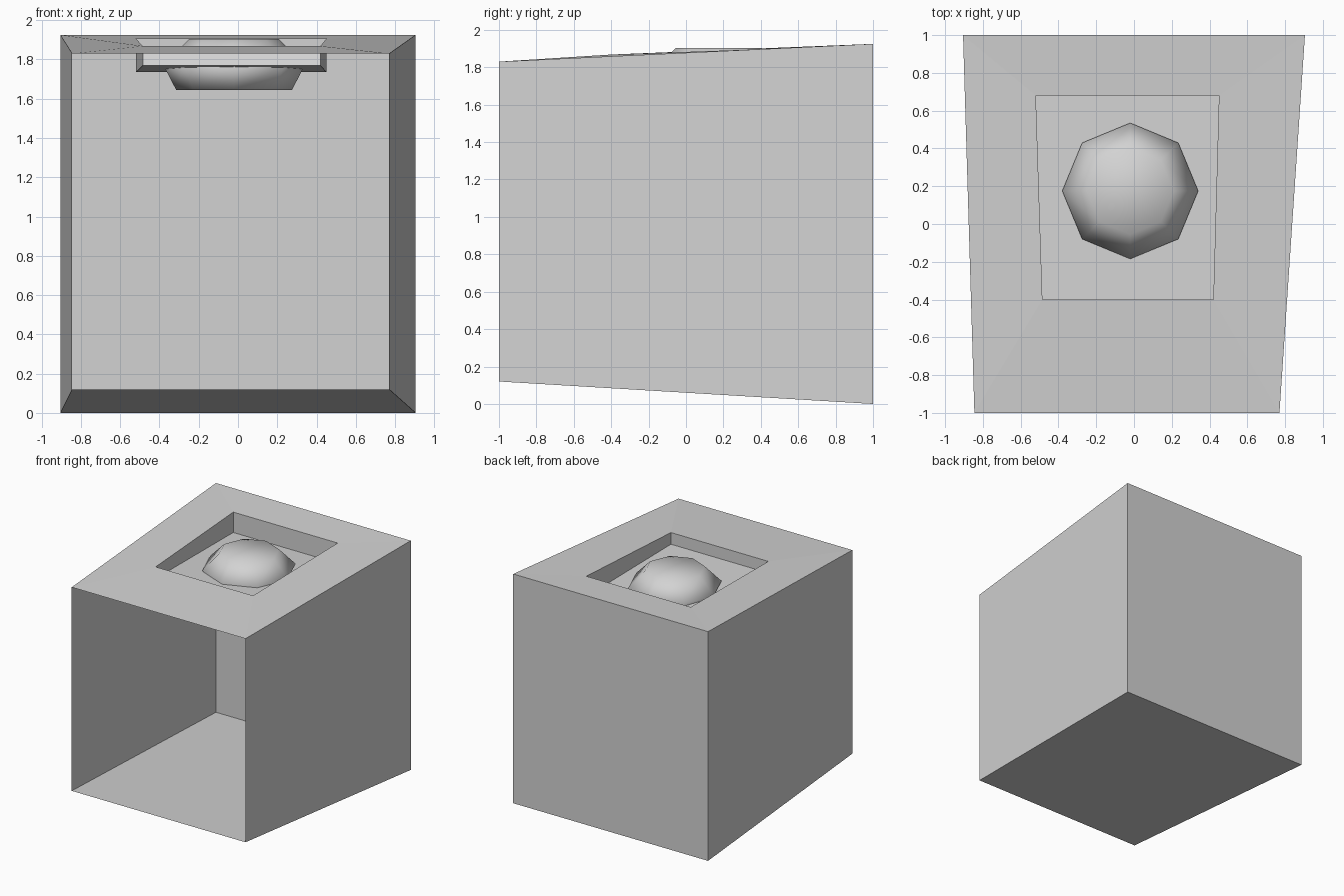
import bpy
import bmesh
from math import cos, sin, pi

old = bpy.data.objects.get("Cube")
if old:
    bpy.data.objects.remove(old)


def material(name, value):
    mat = bpy.data.materials.new(name)
    mat.use_nodes = True
    mat.diffuse_color = (value, value, value, 1)
    mat.node_tree.nodes["Principled BSDF"].inputs["Base Color"].default_value = (value, value, value, 1)
    return mat


grey = material("light_grey", 0.65)
white = material("white", 0.95)


def finish(name, bm, mat, smooth=False):
    bmesh.ops.recalc_face_normals(bm, faces=bm.faces)
    mesh = bpy.data.meshes.new(name)
    bm.to_mesh(mesh)
    bm.free()
    mesh.materials.append(mat)
    for face in mesh.polygons:
        face.use_smooth = smooth
    obj = bpy.data.objects.new(name, mesh)
    bpy.context.collection.objects.link(obj)
    return obj


def loop(bm, front, back):
    """Four corners from a front and a back edge, each (x0, x1, y, z)."""
    return [bm.verts.new((front[0], *front[2:])), bm.verts.new((front[1], *front[2:])),
            bm.verts.new((back[1], *back[2:])), bm.verts.new((back[0], *back[2:]))]


def bridge(bm, a, b, sides):
    n = len(a)
    for i in sides:
        j = (i + 1) % n
        bm.faces.new((a[i], a[j], b[j], b[i]))


# Tapered shell, open at the front, with a sunken well in the roof
front_x, back_x = (-0.845, 0.77), (-0.905, 0.905)
well_front, well_back = (-0.485, 0.42), (-0.52, 0.45)
bm = bmesh.new()
base = loop(bm, (*front_x, -1, 0.12), (*back_x, 1, 0))
roof = loop(bm, (*front_x, -1, 1.83), (*back_x, 1, 1.925))
rim = loop(bm, (*well_front, -0.4, 1.868), (*well_back, 0.68, 1.906))
well = loop(bm, (*well_front, -0.4, 1.77), (*well_back, 0.68, 1.735))
bm.faces.new(base[::-1])
bridge(bm, base, roof, (1, 2, 3))
bridge(bm, roof, rim, range(4))
bridge(bm, rim, well, range(4))
bm.faces.new(well)
finish("open_box_shell", bm, grey)

# Pale panel on the inner face of the well, seen through the open front
bm = bmesh.new()
panel = [bm.verts.new((x, -0.404, z)) for x, z in
         ((well_front[0], 1.77), (well_front[1], 1.77), (well_front[1], 1.864), (well_front[0], 1.864))]
bm.faces.new(panel)
finish("well_front_panel", bm, white)

# Eight-sided rounded knob through the well floor
bm = bmesh.new()
rings = []
for radius, z in ((0.295, 1.645), (0.36, 1.77), (0.23, 1.903)):
    rings.append([bm.verts.new((radius * cos(k * pi / 4) - 0.02, radius * sin(k * pi / 4) + 0.175, z))
                  for k in range(8)])
for lower, upper in zip(rings, rings[1:]):
    bridge(bm, lower, upper, range(8))
bm.faces.new(rings[0][::-1])
bm.faces.new(rings[-1])
finish("rounded_knob", bm, grey, smooth=True)
